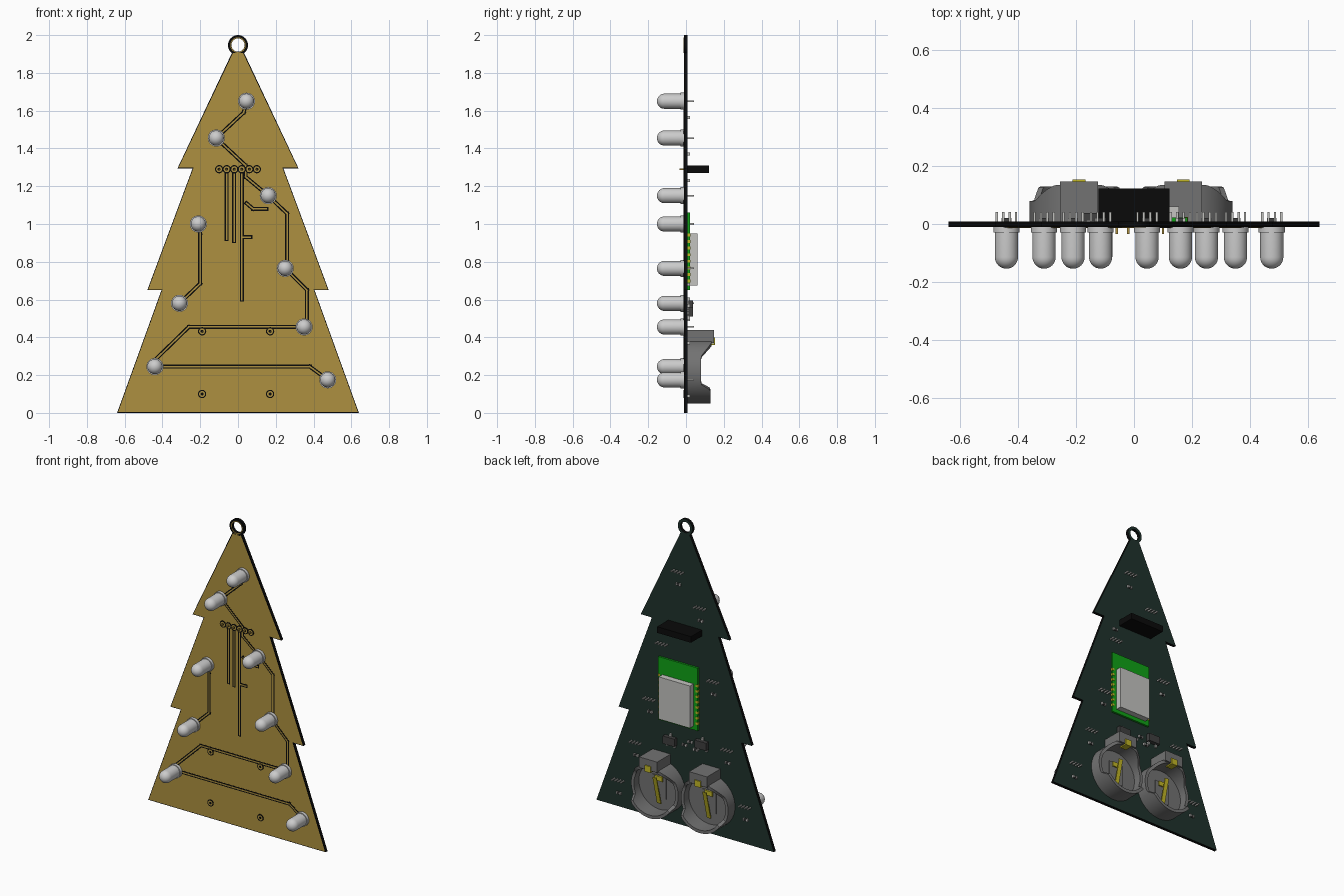
import bpy, bmesh, math
from mathutils import Matrix, Vector

cube = bpy.data.objects.get("Cube")
if cube:
    bpy.data.objects.remove(cube, do_unlink=True)


def material(name, rgb):
    m = bpy.data.materials.new(name)
    m.use_nodes = True
    m.diffuse_color = (*rgb, 1)
    m.node_tree.nodes["Principled BSDF"].inputs["Base Color"].default_value = (*rgb, 1)
    return m


GOLD = material("gold_copper", (0.42, 0.28, 0.05))
GREEN = material("dark_green", (0.014, 0.032, 0.025))
BLACK = material("black", (0.003, 0.003, 0.003))
LENS = material("pale_lens", (0.60, 0.60, 0.60))
SILVER = material("silver", (0.55, 0.55, 0.53))
GREY = material("mid_grey", (0.17, 0.17, 0.17))
LIME = material("bright_green", (0.005, 0.36, 0.008))
BRASS = material("yellow_brass", (0.55, 0.48, 0.02))
DARK = material("dark_grey", (0.05, 0.05, 0.05))

FRONT, BACK = -0.011, 0.009


def finish(name, bm, mats, smooth=False):
    bmesh.ops.recalc_face_normals(bm, faces=bm.faces)
    me = bpy.data.meshes.new(name)
    bm.to_mesh(me)
    bm.free()
    for m in mats:
        me.materials.append(m)
    ob = bpy.data.objects.new(name, me)
    bpy.context.collection.objects.link(ob)
    if smooth:
        bpy.ops.object.select_all(action='DESELECT')
        ob.select_set(True)
        bpy.context.view_layer.objects.active = ob
        bpy.ops.object.shade_smooth_by_angle(angle=math.radians(35))
    return ob


def add_box(bm, x, y, z, rot=None):
    """Box from (min, max) pairs, optionally turned about its centre."""
    c = Vector((sum(x) / 2, sum(y) / 2, sum(z) / 2))
    mat = Matrix.Translation(c) @ (rot or Matrix())
    mat = mat @ Matrix.Diagonal((x[1] - x[0], y[1] - y[0], z[1] - z[0], 1))
    bmesh.ops.create_cube(bm, size=1, matrix=mat)


def boxes(name, mat, items):
    bm = bmesh.new()
    for it in items:
        add_box(bm, *it)
    return finish(name, bm, [mat])


def add_lathe(bm, profile, cx, cz, n=32, closed=False):
    """Turn (radius, y) points about the y direction through (cx, cz)."""
    rings = []
    for r, y in profile:
        if r == 0:
            rings.append([bm.verts.new((cx, y, cz))] * n)
        else:
            rings.append([bm.verts.new((cx + r * math.cos(2 * math.pi * i / n), y,
                                        cz + r * math.sin(2 * math.pi * i / n))) for i in range(n)])
    pairs = list(zip(rings, rings[1:])) + ([(rings[-1], rings[0])] if closed else [])
    for a, b in pairs:
        for i in range(n):
            j = (i + 1) % n
            bm.faces.new(list(dict.fromkeys((a[i], a[j], b[j], b[i]))))


def add_tube(bm, r0, r1, y0, y1, cx, cz, n=32):
    add_lathe(bm, [(r0, y0), (r1, y0), (r1, y1), (r0, y1)], cx, cz, n, True)


# Tree-shaped board: black rim, gold inset front, green back
half = [(0.64, 0), (0.405, 0.65), (0.48, 0.65), (0.24, 1.295), (0.32, 1.295), (0.03, 1.91)]
outline = half + [(-x, z) for x, z in reversed(half)]
bm = bmesh.new()
front = bm.faces.new([bm.verts.new((x, FRONT, z)) for x, z in outline])
back = bmesh.ops.extrude_face_region(bm, geom=[front], use_keep_orig=True)
bmesh.ops.translate(bm, vec=(0, BACK - FRONT, 0),
                    verts=[v for v in back["geom"] if isinstance(v, bmesh.types.BMVert)])
bmesh.ops.recalc_face_normals(bm, faces=bm.faces)
for f in bm.faces:
    f.material_index = 1 if f.normal.y > 0.9 else 0
front = [f for f in bm.faces if f.normal.y < -0.9]
bmesh.ops.inset_region(bm, faces=front, thickness=0.006)
for f in front:
    f.material_index = 2
finish("board", bm, [BLACK, GREEN, GOLD])

# Hanging ring with a gold band on its front
bm = bmesh.new()
add_tube(bm, 0.035, 0.053, FRONT, BACK, 0, 1.947, 48)
bm.normal_update()
bmesh.ops.recalc_face_normals(bm, faces=bm.faces)
for f in bm.faces:
    f.material_index = 1 if f.normal.y > 0.9 else 0
finish("hanging_ring", bm, [BLACK, GREEN], True)
bm = bmesh.new()
add_tube(bm, 0.036, 0.041, FRONT - 0.001, FRONT, 0, 1.947, 48)
finish("hanging_ring_band", bm, [GOLD])

# Copper traces: black gap strips with a gold core
leds = [(0.045, 1.65), (-0.115, 1.455), (0.16, 1.15), (-0.21, 1.0), (0.25, 0.765),
        (-0.31, 0.58), (0.35, 0.455), (-0.44, 0.245), (0.475, 0.175)]
traces = [
    [leds[0], (0.03, 1.59), leds[1]],
    [leds[1], (0.04, 1.31), (0.04, 1.25), leds[2]],
    [leds[2], (0.26, 1.055), (0.26, 0.8), leds[4]],
    [leds[4], (0.365, 0.65), (0.365, 0.46), leds[6]],
    [leds[6], (-0.26, 0.455), (-0.44, 0.28), leds[7]],
    [leds[7], (0.38, 0.245), leds[8]],
    [leds[3], (-0.2, 0.95), (-0.2, 0.685), leds[5]],
    [(-0.06, 1.29), (-0.06, 0.92)],
    [(-0.02, 1.29), (-0.02, 0.91)],
    [(0.02, 1.29), (0.02, 0.6)],
    [(0.045, 1.11), (0.08, 1.08), (0.15, 1.08)],
    [(0.02, 0.93), (0.065, 0.93)],
]


def strips(name, mat, width, height):
    bm = bmesh.new()
    for path in traces:
        for (x0, z0), (x1, z1) in zip(path, path[1:]):
            ln = math.hypot(x1 - x0, z1 - z0) / 2 + width / 2
            cx, cz = (x0 + x1) / 2, (z0 + z1) / 2
            rot = Matrix.Rotation(-math.atan2(z1 - z0, x1 - x0), 4, 'Y')
            add_box(bm, (cx - ln, cx + ln), (FRONT - height, FRONT),
                    (cz - width / 2, cz + width / 2), rot)
    finish(name, bm, [mat])


strips("trace_gaps", BLACK, 0.021, 0.001)
strips("trace_cores", GOLD, 0.008, 0.002)

# Solder pads on the front: header row and battery holder pins
header_x = [-0.1, -0.06, -0.02, 0.02, 0.06, 0.1]
holders = [-0.19, 0.17]
holder_pads = [(x, z) for x in holders for z in (0.1, 0.432)]
pads = [(x, 1.29) for x in header_x] + holder_pads
for name, mat, r0, r1, h in (("pad_gaps", BLACK, 0.016, 0.022, 0.003),
                             ("pad_rings", GOLD, 0.008, 0.016, 0.003),
                             ("pad_holes", BLACK, 0.001, 0.009, 0.0025)):
    bm = bmesh.new()
    for x, z in pads:
        add_tube(bm, r0, r1, FRONT - h, FRONT, x, z, 20)
    finish(name, bm, [mat])

# Lamps: flanged dome lenses on the front, four pins through the back
lens = [(0.0, FRONT), (0.045, FRONT), (0.045, -0.03), (0.04, -0.03)]
lens += [(0.04 * math.cos(a), -0.114 - 0.04 * math.sin(a))
         for a in (math.radians(11.25 * k) for k in range(8))] + [(0, -0.154)]
for i, (x, z) in enumerate(leds):
    bm = bmesh.new()
    add_lathe(bm, lens, x, z)
    finish(f"lamp_{i + 1}", bm, [LENS], True)
boxes("lamp_pins", SILVER, [((x + d - 0.004, x + d + 0.004), (BACK, 0.042), (z - 0.004, z + 0.004))
                            for x, z in leds for d in (-0.033, -0.011, 0.011, 0.033)])

# Small capacitors beside every lamp
caps = [(x, z + (0.08 if i == 2 else -0.085)) for i, (x, z) in enumerate(leds)]
caps += [(-0.08, 0.52), (0.0, 0.53), (-0.04, 0.56)]
boxes("capacitor_bodies", DARK, [((x - 0.01, x + 0.01), (BACK, 0.02), (z - 0.007, z + 0.007))
                                 for x, z in caps])
boxes("capacitor_ends", SILVER, [((x + s - 0.004, x + s + 0.004), (BACK, 0.021), (z - 0.008, z + 0.008))
                                 for x, z in caps for s in (-0.013, 0.013)])

# Pin header
boxes("header_socket", BLACK, [((-0.122, 0.122), (BACK, 0.123), (1.27, 1.31))])
boxes("header_pins", GOLD, [((x - 0.004, x + 0.004), (-0.035, FRONT), (1.286, 1.294)) for x in header_x])

# Radio module with metal shield and edge pads
boxes("module_board", LIME, [((-0.1, 0.185), (BACK, 0.022), (0.65, 1.06))])
boxes("module_shield", SILVER, [((-0.07, 0.155), (0.022, 0.06), (0.675, 0.95))])
boxes("module_pads", BRASS, [((x - 0.008, x + 0.008), (BACK, 0.0235), (0.69 + k * 0.035, 0.705 + k * 0.035))
                             for x in (-0.094, 0.179) for k in range(8)])

# Transistors with legs
chips = [(0.1, 0.535), (-0.13, 0.57)]
boxes("transistor_bodies", DARK, [((x - 0.042, x + 0.042), (0.012, 0.038), (z - 0.025, z + 0.025))
                                  for x, z in chips])
boxes("transistor_legs", SILVER, [((x + d - 0.007, x + d + 0.007), (BACK, 0.02), (z + lo, z + hi))
                                  for x, z in chips
                                  for d, lo, hi in ((-0.028, -0.042, -0.02), (0.028, -0.042, -0.02),
                                                    (0, 0.02, 0.042))])


def wall_height(dz):
    """Low sides, raised bottom and taller top of the battery cup."""
    pts = [(-0.2, 0.13), (-0.1, 0.13), (-0.07, 0.08), (0.08, 0.08), (0.15, 0.135), (0.2, 0.135)]
    for (a, ha), (b, hb) in zip(pts, pts[1:]):
        if dz <= b:
            return ha + (hb - ha) * (dz - a) / (b - a)
    return 0.135


# Battery holders: cup, clip block and spring contacts
CZ, N = 0.22, 72
for side, cx in zip(("right", "left"), holders):
    bm = bmesh.new()
    cols = []
    for i in range(N):
        a = 2 * math.pi * i / N
        c, s = math.cos(a), math.sin(a)
        h = wall_height(0.17 * s)
        cols.append([bm.verts.new((cx + r * c, y, CZ + r * s))
                     for r, y in ((0.15, BACK), (0.17, BACK), (0.17, h), (0.15, h))])
    for i in range(N):
        p, q = cols[i], cols[(i + 1) % N]
        for k in range(4):
            m = (k + 1) % 4
            bm.faces.new((p[k], p[m], q[m], q[k]))
    add_lathe(bm, [(0, BACK), (0.155, BACK), (0.155, 0.028), (0, 0.028)], cx, CZ, 48)
    add_box(bm, (cx - 0.05, cx + 0.05), (0.02, 0.034), (0.15, 0.29))
    finish(f"{side}_battery_cup", bm, [GREY], True)
    boxes(f"{side}_clip_block", GREY, [((cx - 0.065, cx + 0.065), (BACK, 0.147), (0.37, 0.44))])
    tilt = Matrix.Rotation(math.radians(-14), 4, 'X')
    boxes(f"{side}_spring", BRASS, [
        ((cx - 0.014, cx + 0.014), (0.054, 0.060), (0.11, 0.30), tilt),
        ((cx - 0.028, cx + 0.028), (0.034, 0.042), (0.26, 0.29)),
        ((cx - 0.022, cx + 0.022), (0.147, 0.154), (0.365, 0.40)),
        ((cx - 0.022, cx + 0.022), (0.10, 0.154), (0.36, 0.368))])
